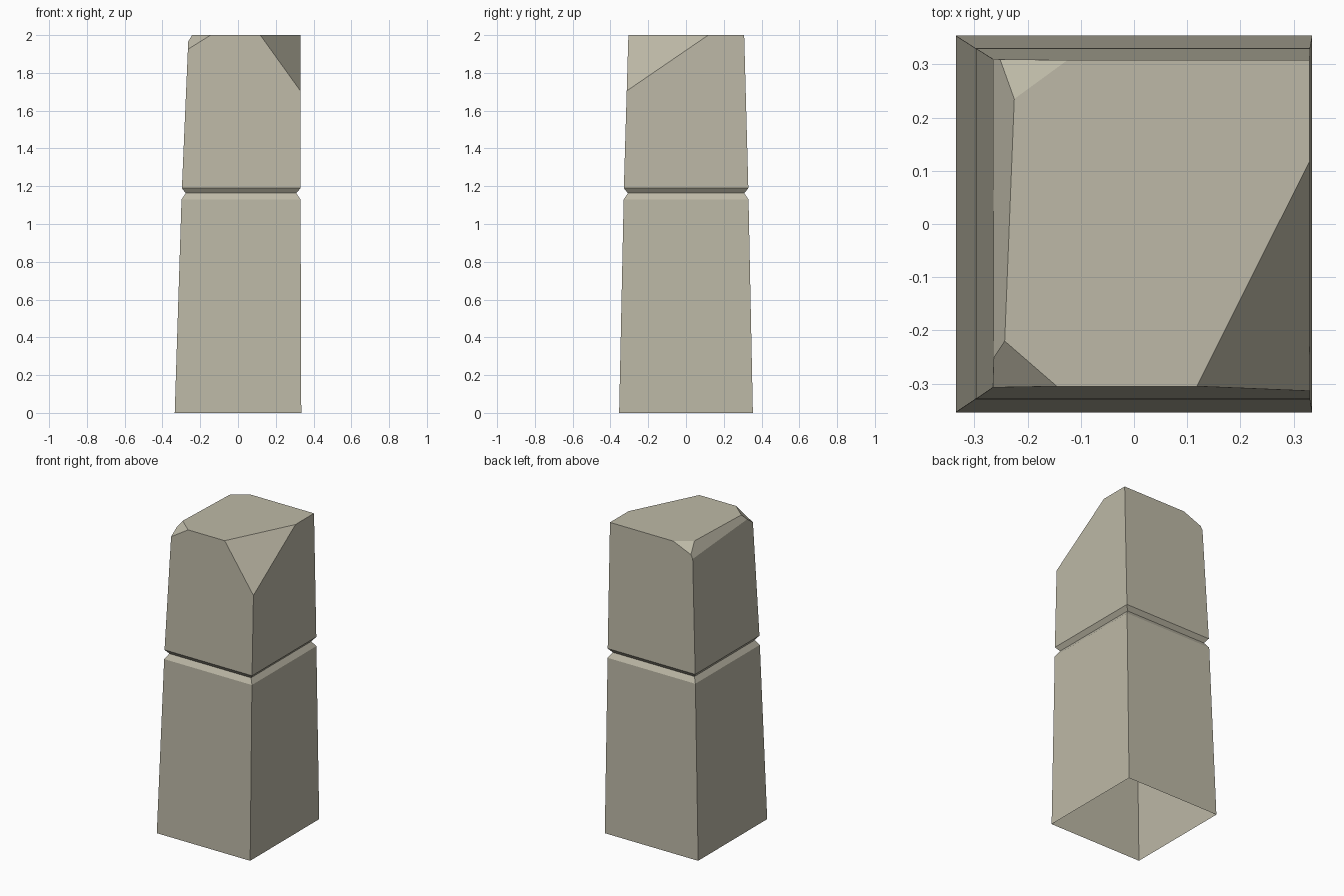
import bpy, bmesh
from mathutils import Vector

cube = bpy.data.objects.get("Cube")
if cube:
    bpy.data.objects.remove(cube, do_unlink=True)

# Weathered stone colour
stone = bpy.data.materials.new("pale_stone")
stone.use_nodes = True
colour = (0.51, 0.485, 0.385, 1)
stone.diffuse_color = colour
stone.node_tree.nodes["Principled BSDF"].inputs["Base Color"].default_value = colour

bm = bmesh.new()

# Tapered shaft with a V groove: z, left x, right x, front y, back y
sections = [
    (0.00, -0.335, 0.335, -0.354, 0.354),
    (1.13, -0.299, 0.331, -0.330, 0.331),
    (1.163, -0.277, 0.309, -0.308, 0.309),
    (1.19, -0.297, 0.331, -0.329, 0.330),
    (2.00, -0.262, 0.330, -0.305, 0.308),
]
rings = []
for z, x0, x1, y0, y1 in sections:
    corners = [(x0, y0), (x1, y0), (x1, y1), (x0, y1)]
    rings.append([bm.verts.new((x, y, z)) for x, y in corners])
for low, high in zip(rings, rings[1:]):
    for i in range(4):
        j = (i + 1) % 4
        bm.faces.new((low[i], low[j], high[j], high[i]))
bm.faces.new(rings[-1])  # flat top; the underside stays open


def chip(a, b, c):
    """Slice off the part above the plane through three points and cap it."""
    a, b, c = Vector(a), Vector(b), Vector(c)
    normal = (b - a).cross(c - a).normalized()
    if normal.z < 0:
        normal.negate()
    geom = bm.verts[:] + bm.edges[:] + bm.faces[:]
    cut = bmesh.ops.bisect_plane(bm, geom=geom, dist=1e-5, plane_co=a,
                                 plane_no=normal, clear_outer=True)
    edges = [e for e in cut["geom_cut"] if isinstance(e, bmesh.types.BMEdge)]
    bmesh.ops.contextual_create(bm, geom=edges)


# Worn left edge, then the three broken top corners
chip((-0.243, -0.22, 2), (-0.225, 0.235, 2), (-0.263, 0.308, 1.927))
chip((-0.243, -0.22, 2), (-0.145, -0.305, 2), (-0.265, -0.307, 1.925))
chip((-0.225, 0.235, 2), (-0.125, 0.308, 2), (-0.25, 0.309, 1.948))
chip((0.118, -0.305, 2), (0.33, 0.118, 2), (0.33, -0.314, 1.705))

bmesh.ops.recalc_face_normals(bm, faces=bm.faces[:])
mesh = bpy.data.meshes.new("stone_pillar")
bm.to_mesh(mesh)
bm.free()
mesh.materials.append(stone)
pillar = bpy.data.objects.new("stone_pillar", mesh)
bpy.context.collection.objects.link(pillar)
